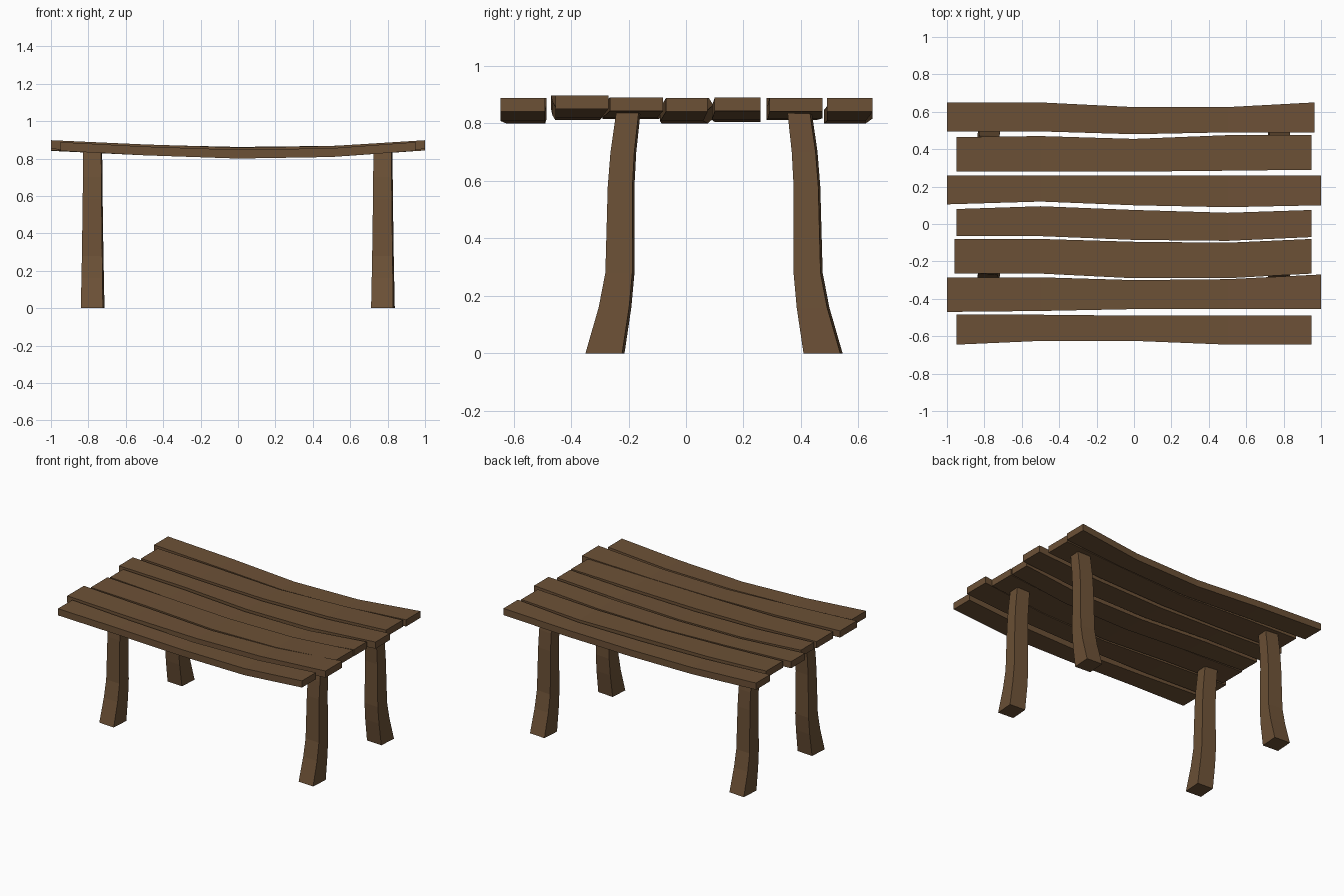
import bpy, bmesh
from math import radians
from mathutils import Matrix, Vector

if "Cube" in bpy.data.objects:
    bpy.data.objects.remove(bpy.data.objects["Cube"])

wood = bpy.data.materials.new("dark_wood")
wood.diffuse_color = (0.15, 0.082, 0.037, 1)
wood.use_nodes = True
wood.node_tree.nodes["Principled BSDF"].inputs["Base Color"].default_value = wood.diffuse_color


def loft(name, rings):
    """Bridge a run of four-cornered sections into a closed, flat-shaded beam."""
    bm = bmesh.new()
    loops = [[bm.verts.new(p) for p in ring] for ring in rings]
    for a, b in zip(loops, loops[1:]):
        for i in range(4):
            j = (i + 1) % 4
            bm.faces.new((a[i], a[j], b[j], b[i]))
    bm.faces.new(loops[0])
    bm.faces.new(loops[-1])
    bmesh.ops.recalc_face_normals(bm, faces=bm.faces[:])
    mesh = bpy.data.meshes.new(name)
    bm.to_mesh(mesh)
    bm.free()
    mesh.materials.append(wood)
    obj = bpy.data.objects.new(name, mesh)
    bpy.context.collection.objects.link(obj)


# Planks, front to back: x range, front edge y, back edge y, end top z, sagged underside z
planks = [
    (-0.95, 0.95, (-.645, -.625, -.625, -.645, -.645), (-.485, -.485, -.49, -.49, -.49), .888, .80),
    (-1.0, 1.0, (-.47, -.465, -.455, -.455, -.455), (-.285, -.285, -.30, -.295, -.27), .898, .812),
    (-0.96, 0.95, (-.265, -.265, -.29, -.29, -.265), (-.08, -.08, -.095, -.10, -.08), .89, .815),
    (-0.95, 0.95, (-.065, -.065, -.085, -.09, -.07), (.08, .095, .075, .06, .075), .888, .80),
    (-1.0, 1.0, (.105, .12, .10, .09, .10), (.26, .26, .26, .26, .26), .89, .805),
    (-0.95, 0.95, (.28, .28, .28, .285, .29), (.465, .47, .455, .475, .475), .888, .812),
    (-1.0, 0.965, (.495, .495, .48, .49, .49), (.65, .65, .625, .625, .65), .888, .80),
]
thick = 0.047
sag = (0, 0.58, 1, 0.8, 0)
for n, (x0, x1, front, back, end_top, low) in enumerate(planks, 1):
    rings = []
    for x, yf, yb, s in zip((x0, -0.5, 0, 0.5, x1), front, back, sag):
        top = end_top + (low + thick - end_top) * s
        rings.append([(x, yf, top), (x, yb, top), (x, yb, top - thick), (x, yf, top - thick)])
    loft(f"top_plank_{n}", rings)

# Legs: height, outward lean in y, width in x, depth in y
sections = [
    (0.0, 0.082, 0.118, 0.128), (0.16, 0.047, 0.113, 0.106), (0.28, 0.030, 0.109, 0.094),
    (0.58, 0.026, 0.101, 0.086), (0.70, 0.018, 0.099, 0.083), (0.843, 0.0, 0.096, 0.078),
]
twist = Matrix.Rotation(radians(-4), 3, 'Z')
for row, y0, out in (("front", -0.2, -1), ("back", 0.395, 1)):
    for side, x0 in (("left", -0.777), ("right", 0.775)):
        rings = []
        for z, lean, w, d in sections:
            centre = Vector((x0, y0 + out * lean, z))
            rings.append([centre + twist @ Vector((sx * w / 2, sy * d / 2, 0))
                          for sx, sy in ((-1, -1), (1, -1), (1, 1), (-1, 1))])
        loft(f"{row}_{side}_leg", rings)
